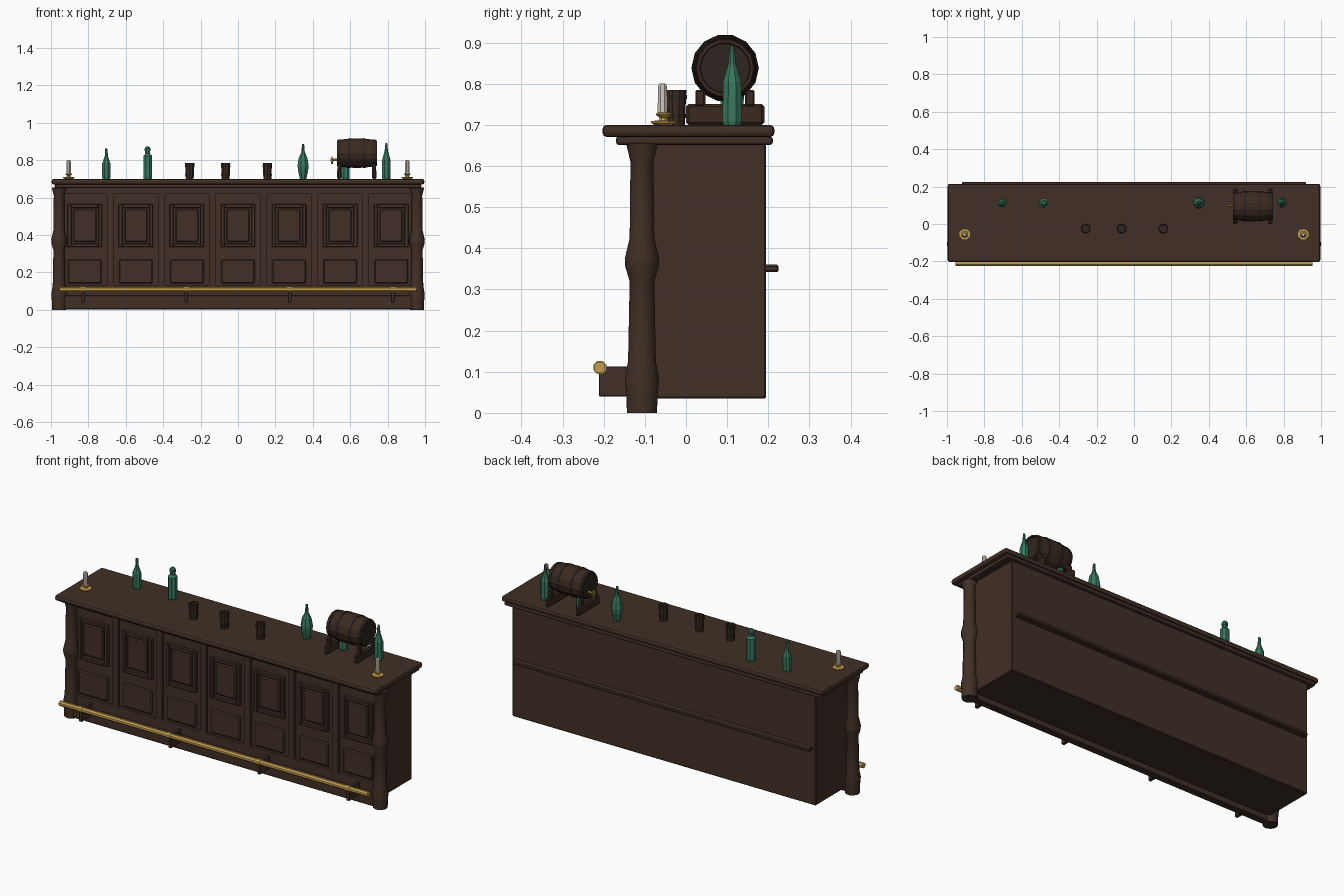
import bpy, bmesh, math
from mathutils import Matrix, Vector

if "Cube" in bpy.data.objects:
    bpy.data.objects.remove(bpy.data.objects["Cube"])


def mat(name, r, g, b):
    m = bpy.data.materials.new(name)
    m.diffuse_color = (r, g, b, 1)
    m.use_nodes = True
    m.node_tree.nodes["Principled BSDF"].inputs["Base Color"].default_value = m.diffuse_color
    return m


WOOD = mat("brown wood", 0.052, 0.029, 0.019)
CASK = mat("dark wood", 0.043, 0.023, 0.014)
IRON = mat("dark iron", 0.026, 0.018, 0.014)
BRASS = mat("brass", 0.55, 0.34, 0.08)
GLASS = mat("green glass", 0.04, 0.19, 0.115)
WAX = mat("candle wax", 0.62, 0.57, 0.50)


def finish(name, bm, material, smooth=None):
    bmesh.ops.recalc_face_normals(bm, faces=bm.faces[:])
    me = bpy.data.meshes.new(name)
    bm.to_mesh(me)
    bm.free()
    me.materials.append(material)
    ob = bpy.data.objects.new(name, me)
    bpy.context.collection.objects.link(ob)
    if smooth:
        bpy.ops.object.select_all(action='DESELECT')
        ob.select_set(True)
        bpy.context.view_layer.objects.active = ob
        bpy.ops.object.shade_smooth_by_angle(angle=math.radians(smooth))
    return ob


def box(name, x, y, z, material=WOOD, bevel=0.0, segments=1):
    """Box from (min, max) pairs, with optional bevelled edges."""
    bm = bmesh.new()
    bmesh.ops.create_cube(bm, size=1)
    for v in bm.verts:
        v.co = Vector([(a + b) / 2 + c * (b - a) for (a, b), c in zip((x, y, z), v.co)])
    if bevel:
        bmesh.ops.bevel(bm, geom=bm.edges[:], offset=bevel, segments=segments,
                        profile=0.5, affect='EDGES')
    return finish(name, bm, material)


def lathe(name, profile, loc, material, sides=8, axis='Z', smooth=None):
    """Turn (radius, height) points around an axis; ends are capped."""
    bm = bmesh.new()
    rings = []
    for r, h in profile:
        rings.append([bm.verts.new((r * math.cos(t), r * math.sin(t), h))
                      for t in (math.tau * (i + 0.5) / sides for i in range(sides))])
    for a, b in zip(rings, rings[1:]):
        for i in range(sides):
            j = (i + 1) % sides
            bm.faces.new((a[i], a[j], b[j], b[i]))
    bm.faces.new(rings[0][::-1])
    bm.faces.new(rings[-1])
    m = Matrix.Translation(loc)
    if axis == 'X':
        m = m @ Matrix.Rotation(math.pi / 2, 4, 'Y')
    bm.transform(m)
    return finish(name, bm, material, smooth)


def frame(name, x, z, y, width):
    """Rectangular moulding of four strips."""
    (x0, x1), (z0, z1) = x, z
    for side, a, b in (("left", x0, x0 + width), ("right", x1 - width, x1)):
        box(f"{name}_{side}", (a, b), y, z, bevel=0.003)
    for side, a, b in (("bottom", z0, z0 + width), ("top", z1 - width, z1)):
        box(f"{name}_{side}", (x0 + width, x1 - width), y, (a, b), bevel=0.003)


# Counter carcass, plinth, worktop and rear rail
box("counter_body", (-0.94, 0.94), (-0.10, 0.195), (0.035, 0.655), bevel=0.004)
box("plinth", (-0.945, 0.945), (-0.13, -0.09), (0.003, 0.078), bevel=0.004)
box("worktop_moulding", (-0.98, 0.98), (-0.17, 0.211), (0.651, 0.672), bevel=0.007, segments=2)
box("worktop", (-0.996, 0.996), (-0.203, 0.215), (0.67, 0.70), bevel=0.011, segments=2)
box("rear_rail", (-0.92, 0.92), (0.19, 0.225), (0.342, 0.36), bevel=0.004)

# Front framing and seven panelled bays
PITCH = 0.273
FRONT = (-0.115, -0.095)
box("front_top_rail", (-0.94, 0.94), FRONT, (0.62, 0.655))
box("front_bottom_rail", (-0.94, 0.94), FRONT, (0.075, 0.13))
for i in range(8):
    c = (i - 3.5) * PITCH
    box("front_stile", (max(c - 0.019, -0.94), min(c + 0.019, 0.94)), FRONT, (0.13, 0.62))
for i in range(7):
    c = (i - 3) * PITCH
    frame("upper_panel_frame", (c - 0.092, c + 0.092), (0.335, 0.565), (-0.118, -0.095), 0.02)
    box("upper_panel", (c - 0.062, c + 0.062), (-0.114, -0.095), (0.363, 0.538), bevel=0.006)
    box("lower_panel", (c - 0.09, c + 0.09), (-0.113, -0.095), (0.14, 0.27), bevel=0.006)

# Turned corner posts
POST = [(0.038, 0), (0.039, 0.04), (0.043, 0.085), (0.035, 0.125), (0.031, 0.32),
        (0.042, 0.355), (0.043, 0.375), (0.031, 0.425), (0.029, 0.61), (0.040, 0.655)]
for s in (-1, 1):
    lathe("corner_post", POST, (s * 0.957, -0.107, 0), WOOD, 12, smooth=35)

# Brass foot rail with brackets
lathe("foot_rail", [(0.0145, -0.955), (0.0145, 0.955)], (0, -0.21, 0.11), BRASS, 8, 'X')
for x in (-0.828, -0.276, 0.276, 0.828):
    box("rail_bracket", (x - 0.009, x + 0.009), (-0.212, -0.12), (0.04, 0.113), WOOD, 0.002)
    lathe("rail_collar", [(0.017, -0.013), (0.017, 0.013)], (x, -0.209, 0.11), BRASS, 8, 'X')

# Bottles on the worktop
SLIM = [(0.021, 0), (0.024, 0.01), (0.024, 0.085), (0.009, 0.125), (0.007, 0.165)]
SQUARE = [(0.022, 0), (0.025, 0.01), (0.025, 0.125), (0.014, 0.137), (0.014, 0.15),
          (0.017, 0.152), (0.017, 0.165), (0.009, 0.175)]
BULB = [(0.018, 0), (0.029, 0.045), (0.032, 0.075), (0.025, 0.115), (0.010, 0.145),
        (0.006, 0.19)]
TALL = [(0.022, 0), (0.025, 0.01), (0.024, 0.105), (0.010, 0.15), (0.005, 0.195)]
for x, shape in ((-0.704, SLIM), (-0.483, SQUARE), (0.348, BULB), (0.575, SLIM), (0.793, TALL)):
    lathe("bottle", shape, (x, 0.112, 0.698), GLASS, 8)

# Hollow wooden mugs with iron bands
MUG = [(0.022, 0), (0.026, 0.086), (0.021, 0.086), (0.019, 0.012)]
for x in (-0.258, -0.066, 0.157):
    lathe("mug", MUG, (x, -0.025, 0.699), CASK, 10)
    for h in (0.018, 0.064):
        r = 0.0235 + h * 0.045
        lathe("mug_band", [(r - 0.004, h), (r + 0.001, h), (r + 0.001, h + 0.009),
                           (r - 0.004, h + 0.009)], (x, -0.025, 0.699), IRON, 10)

# Candlesticks
STICK = [(0.022, 0), (0.032, 0.005), (0.032, 0.010), (0.012, 0.012), (0.010, 0.018),
         (0.020, 0.026), (0.018, 0.030), (0.012, 0.031)]
for s in (-1, 1):
    lathe("candle_holder", STICK, (s * 0.905, -0.055, 0.699), BRASS, 8)
    lathe("candle", [(0.013, 0.028), (0.012, 0.095), (0.008, 0.101)],
          (s * 0.905, -0.057, 0.699), WAX, 8)

# Barrel lying along x, with recessed heads, hoops, cradle and tap
BX, BY, BZ = 0.635, 0.095, 0.838
def bulge(h):
    return 0.081 - 0.011 * (h / 0.107) ** 2

STAVES = [(bulge(h), h) for h in (-0.107, -0.07, -0.035, 0, 0.035, 0.07, 0.107)]
lathe("barrel", [(0.060, -0.099), (0.062, -0.107)] + STAVES + [(0.062, 0.107), (0.060, 0.099)],
      (BX, BY, BZ), CASK, 14, 'X')
for h in (-0.093, -0.04, 0.04, 0.093):
    a, b = h - 0.007, h + 0.007
    lathe("barrel_hoop", [(bulge(a) - 0.005, a), (bulge(a) + 0.002, a),
                          (bulge(b) + 0.002, b), (bulge(b) - 0.005, b)],
          (BX, BY, BZ), IRON, 14, 'X')
for x in (0.542, 0.728):
    box("barrel_cradle", (x - 0.012, x + 0.012), (0.0, 0.191), (0.699, 0.751), CASK, 0.007)
    for y in (0.035, 0.155):
        box("cradle_chock", (x - 0.011, x + 0.011), (y - 0.012, y + 0.012), (0.745, 0.785), CASK, 0.004)
lathe("tap_pipe", [(0.007, -0.02), (0.007, 0.02)], (0.515, 0.098, 0.802), BRASS, 8, 'X')
lathe("tap_spout", [(0.006, -0.022), (0.008, 0.006)], (0.503, 0.098, 0.802), BRASS, 8)
box("tap_handle", (0.500, 0.506), (0.086, 0.110), (0.806, 0.820), BRASS, 0.002)
